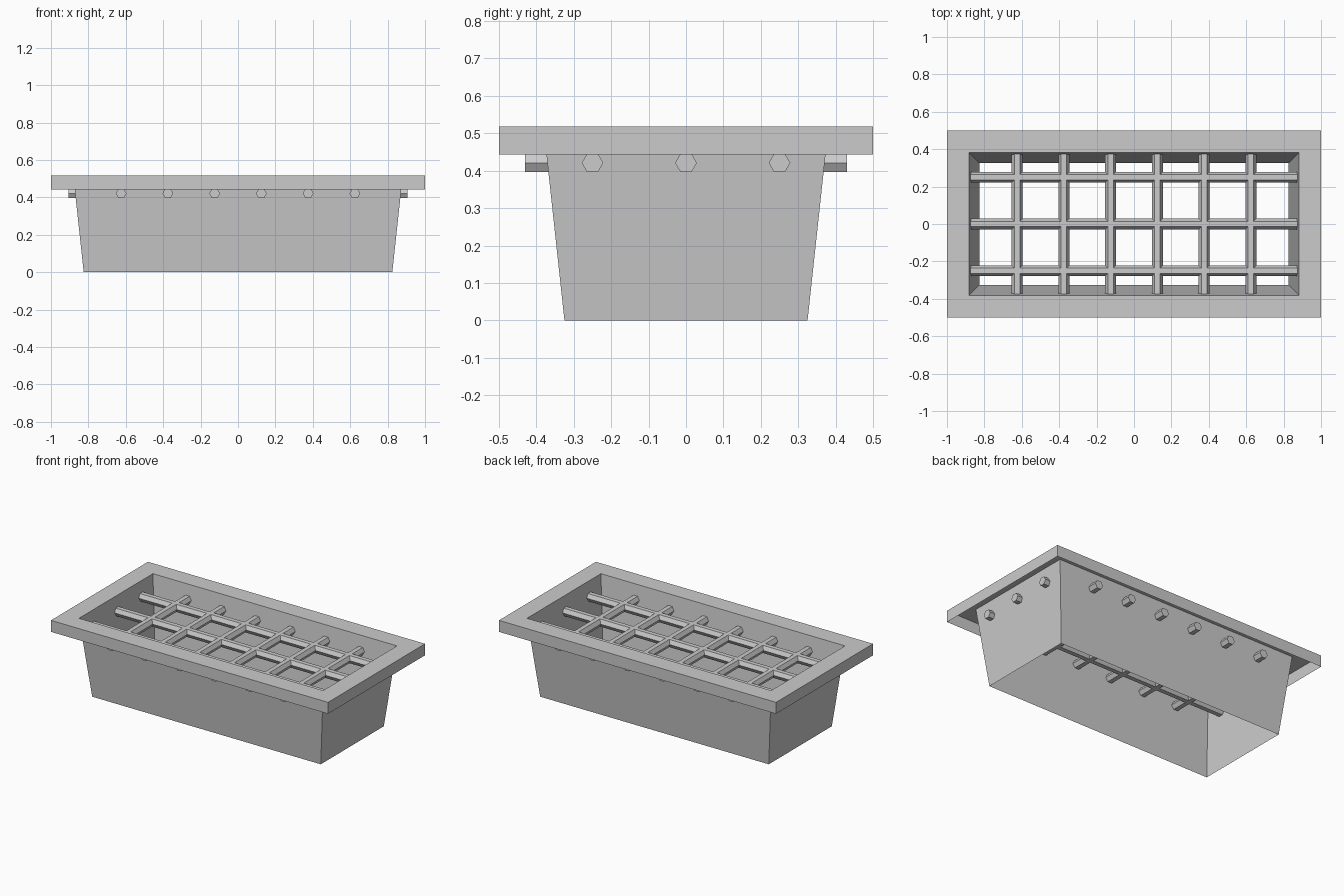
import bpy, bmesh
from math import pi, sqrt

if "Cube" in bpy.data.objects:
    bpy.data.objects.remove(bpy.data.objects["Cube"])

def finish(name, bm):
    me = bpy.data.meshes.new(name)
    bm.to_mesh(me)
    bm.free()
    ob = bpy.data.objects.new(name, me)
    bpy.context.collection.objects.link(ob)
    return ob

# Planter shell: one thin sheet, hanging skirt -> flat rim -> tapered open-bottomed walls
bm = bmesh.new()
rings = []
for hx, hy, z in [(1, .5, .443), (1, .5, .518), (.881, .381, .518), (.825, .325, 0)]:
    rings.append([bm.verts.new((sx * hx, sy * hy, z))
                  for sx, sy in [(-1, -1), (1, -1), (1, 1), (-1, 1)]])
for a, b in zip(rings, rings[1:]):
    for i in range(4):
        j = (i + 1) % 4
        bm.faces.new((a[i], a[j], b[j], b[i]))
finish("tapered_shell", bm)

# Hexagonal grate bars, flat side up, poking through the walls
BAR_Z, BAR_R = .421, .05 / sqrt(3)

def bar(name, x, y, half, along_x):
    bpy.ops.mesh.primitive_cylinder_add(
        vertices=6, radius=BAR_R, depth=2 * half, location=(x, y, BAR_Z),
        rotation=(0, pi / 2, 0) if along_x else (pi / 2, 0, 0))
    ob = bpy.context.object
    ob.name = name
    # turn each hexagon so that its flats face up and down
    me = ob.data
    ob.rotation_mode = 'XYZ'
    zs = [(ob.rotation_euler.to_matrix() @ v.co).z for v in me.vertices]
    if max(zs) > BAR_R * .95:
        bm = bmesh.new()
        bm.from_mesh(me)
        from mathutils import Matrix
        bm.transform(Matrix.Rotation(pi / 6, 4, 'Z'))
        bm.to_mesh(me)
        bm.free()

for i in range(6):
    bar(f"cross_bar_{i + 1}", -.625 + .25 * i, 0, .43, False)
for i in range(3):
    bar(f"long_bar_{i + 1}", 0, -.25 + .25 * i, .906, True)
